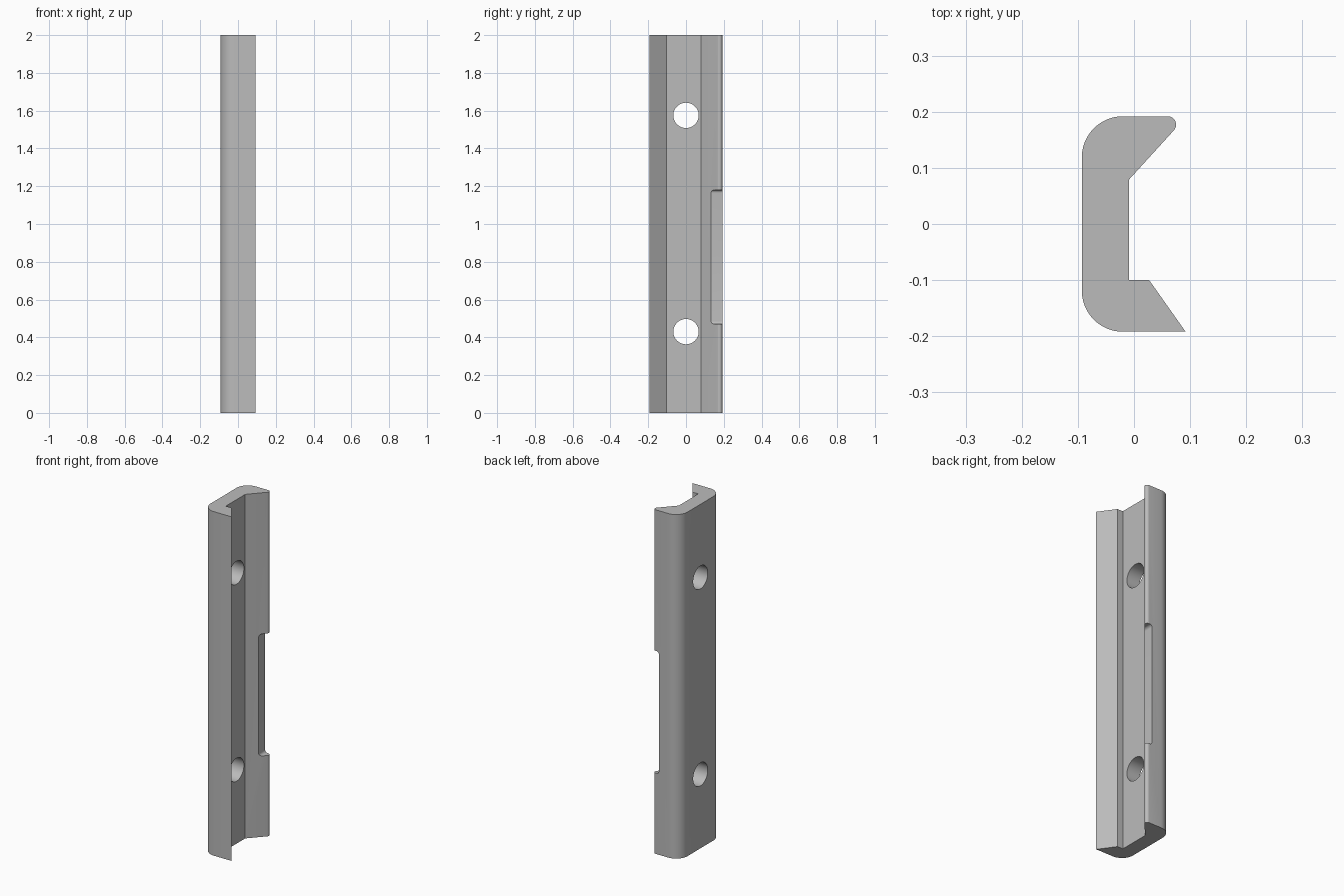
import bpy, bmesh
from math import sin, cos, radians
from mathutils import Vector

if "Cube" in bpy.data.objects:
    bpy.data.objects.remove(bpy.data.objects["Cube"], do_unlink=True)

grey = bpy.data.materials.new("plain grey")
grey.use_nodes = True
colour = (0.5, 0.5, 0.5, 1)
grey.diffuse_color = colour
grey.node_tree.nodes["Principled BSDF"].inputs["Base Color"].default_value = colour


def arc(cx, cy, r, start, end, steps=12):
    angles = [radians(start + (end - start) * i / steps) for i in range(steps + 1)]
    return [(cx + r * cos(a), cy + r * sin(a)) for a in angles]


def prism(name, points, direction):
    """Extrude a closed 3D outline along a direction."""
    bm = bmesh.new()
    face = bm.faces.new([bm.verts.new(p) for p in points])
    extruded = bmesh.ops.extrude_face_region(bm, geom=[face])
    moved = [v for v in extruded["geom"] if isinstance(v, bmesh.types.BMVert)]
    bmesh.ops.translate(bm, verts=moved, vec=Vector(direction))
    bmesh.ops.recalc_face_normals(bm, faces=bm.faces)
    mesh = bpy.data.meshes.new(name)
    bm.to_mesh(mesh)
    bm.free()
    mesh.materials.append(grey)
    obj = bpy.data.objects.new(name, mesh)
    bpy.context.collection.objects.link(obj)
    return obj


# Channel-shaped bar: sharp front lip, rounded back lip, rounded outer corners
section = [(-0.009, -0.1), (0.027, -0.1), (0.092, -0.192)]
section += arc(-0.02, -0.119, 0.073, 270, 180)
section += arc(-0.02, 0.119, 0.073, 180, 90)
section += arc(0.06, 0.177, 0.015, 90, -42, 10)
section += [(-0.009, 0.079)]
bar = prism("channel_bar", [(x, y, 0) for x, y in section], (0, 0, 2))

# Notch in the back lip, with filleted inner corners
low, high, floor, fillet = 0.47, 1.18, 0.04, 0.016
notch = [(0.2, low)]
notch += arc(floor + fillet, low + fillet, fillet, 270, 180, 6)
notch += arc(floor + fillet, high - fillet, fillet, 180, 90, 6)
notch += [(0.2, high)]
cutters = [prism("notch_cutter", [(x, 0.05, z) for x, z in notch], (0, 0.25, 0))]

# Two round mounting holes through the web
for label, z in (("lower", 0.43), ("upper", 1.575)):
    ring = arc(0, z, 0.067, 0, 360, 48)[:-1]
    cutters.append(prism(label + "_hole_cutter", [(-0.2, y, h) for y, h in ring], (0.4, 0, 0)))

# Cut the openings and discard the cutters
bpy.context.view_layer.objects.active = bar
bar.select_set(True)
for cutter in cutters:
    cut = bar.modifiers.new(cutter.name, "BOOLEAN")
    cut.operation = "DIFFERENCE"
    cut.solver = "EXACT"
    cut.object = cutter
    bpy.ops.object.modifier_apply(modifier=cut.name)
    bpy.data.objects.remove(cutter, do_unlink=True)

bpy.ops.object.shade_smooth_by_angle(angle=radians(25))
